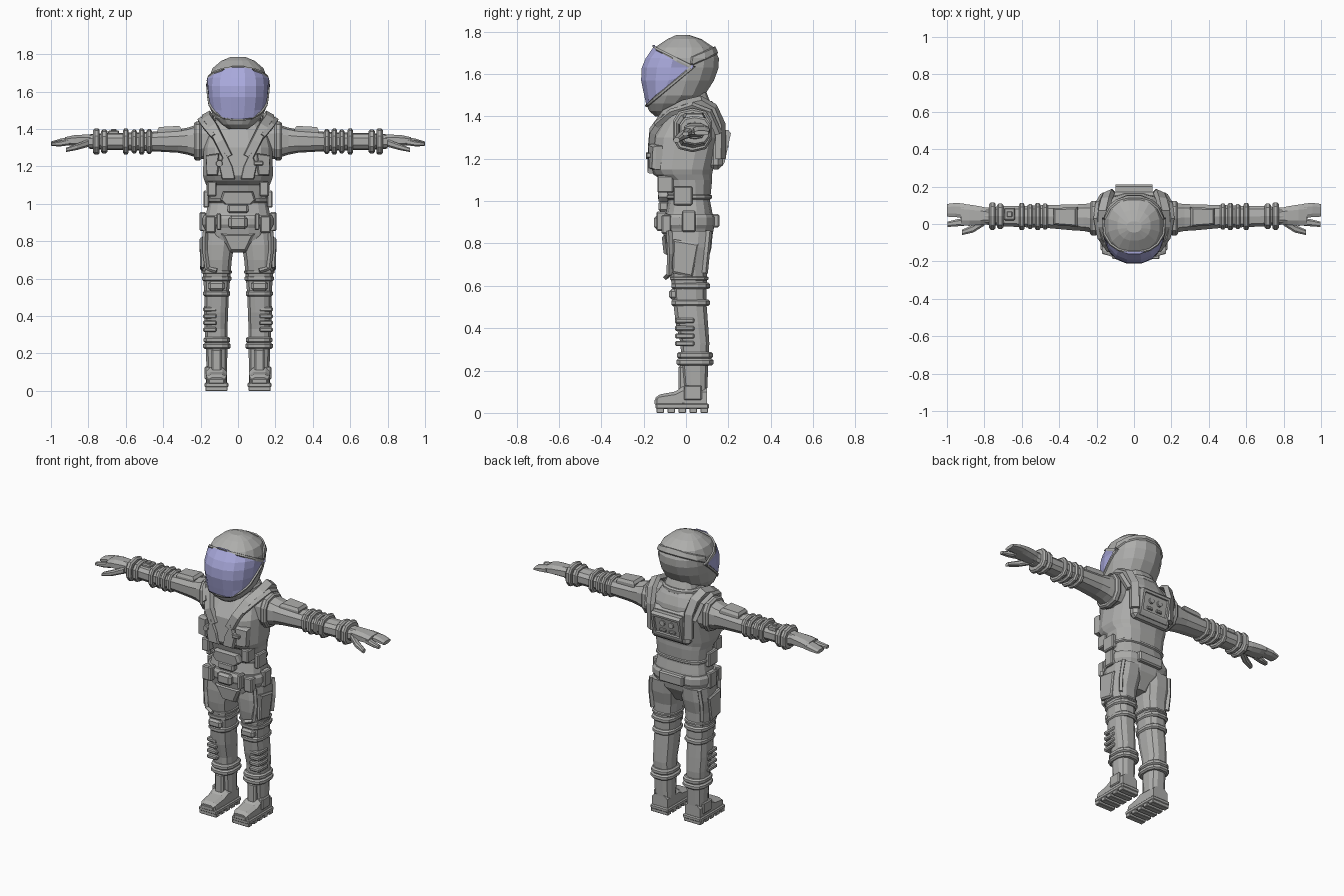
import bpy, bmesh, math
from mathutils import Vector as V

def material(name, col):
    m = bpy.data.materials.new(name)
    m.diffuse_color = (*col, 1)
    return m

SUIT = material("suit grey", (0.42, 0.42, 0.41))
GLASS = material("visor lavender", (0.40, 0.40, 0.72))

def finish(name, bm, mirror=True, bevel=0):
    bmesh.ops.recalc_face_normals(bm, faces=bm.faces)
    me = bpy.data.meshes.new(name)
    bm.to_mesh(me)
    bm.free()
    ob = bpy.data.objects.new(name, me)
    bpy.context.collection.objects.link(ob)
    me.materials.append(SUIT)
    if bevel:
        b = ob.modifiers.new("chamfer", "BEVEL")
        b.width, b.segments = bevel, 1
    if mirror:
        ob.modifiers.new("mirror", "MIRROR").use_mirror_merge = False
    return ob

def skin(bm, loops):
    """Join point loops into a closed tube."""
    loops = [[bm.verts.new(p) for p in lp] for lp in loops]
    n = len(loops[0])
    for a, b in zip(loops, loops[1:]):
        for i in range(n):
            bm.faces.new((a[i], a[(i + 1) % n], b[(i + 1) % n], b[i]))
    bm.faces.new(loops[0])
    bm.faces.new(loops[-1])

def ring(axis, t, a, b, ra, rb, n, e):
    pts = []
    for i in range(n):
        w = 2 * math.pi * (i + 0.5) / n
        c, s = math.cos(w), math.sin(w)
        u = a + ra * math.copysign(abs(c) ** e, c)
        v = b + rb * math.copysign(abs(s) ** e, s)
        pts.append({"x": (t, u, v), "y": (u, t, v), "z": (u, v, t)}[axis])
    return pts

def loft(name, axis, rings, n=12, e=0.75, mirror=True):
    bm = bmesh.new()
    skin(bm, [ring(axis, *r, n, e) for r in rings])
    return finish(name, bm, mirror)

def cuff(name, axis, t, h, a, b, ra, rb, n=12, mirror=True, e=0.75):
    k = 0.009
    return loft(name, axis, [(t - h, a, b, ra - k, rb - k), (t - h * .5, a, b, ra, rb),
                             (t + h * .5, a, b, ra, rb), (t + h, a, b, ra - k, rb - k)], n, e, mirror)

def plate(name, pts, push, shrink=0.9, mirror=True):
    """Polygon raised along push, narrowing to its outer face."""
    pts, push = [V(p) for p in pts], V(push)
    c = sum(pts, V()) / len(pts)
    bm = bmesh.new()
    skin(bm, [[p - push * .5 for p in pts], [p + push * .5 for p in pts],
              [c + (p - c) * shrink + push for p in pts]])
    return finish(name, bm, mirror)

def box(name, lo, hi, bevel=0.006, mirror=True):
    bm = bmesh.new()
    skin(bm, [[(lo[0], lo[1], z), (hi[0], lo[1], z), (hi[0], hi[1], z), (lo[0], hi[1], z)]
              for z in (lo[2], hi[2])])
    return finish(name, bm, mirror, bevel)

def strap(name, pts, width, thick, core):
    pts = [V(p) for p in pts]
    loops = []
    for i, p in enumerate(pts):
        t = (pts[min(i + 1, len(pts) - 1)] - pts[max(i - 1, 0)]).normalized()
        o = p - V(core)
        o = (o - t * o.dot(t)).normalized()
        s = t.cross(o) * width / 2
        loops.append([p - s - o * thick, p + s - o * thick, p + s * .8 + o * thick, p - s * .8 + o * thick])
    bm = bmesh.new()
    skin(bm, loops)
    return finish(name, bm)

# Helmet: shell cut along the visor outline, framed visor, raised rear band
bm = bmesh.new()
shell = [(1.40, -.145, -.06, .05), (1.425, -.175, -.02, .09), (1.46, -.19, .03, .125), (1.50, -.20, .09, .148),
         (1.57, -.215, .135, .16), (1.63, -.212, .157, .163), (1.675, -.193, .158, .158),
         (1.725, -.15, .135, .138), (1.765, -.09, .075, .09), (1.785, -.045, .015, .04)]
skin(bm, [ring("z", z, 0, (f + k) / 2, w, (k - f) / 2, 16, .88) for z, f, k, w in shell])
bmesh.ops.recalc_face_normals(bm, faces=bm.faces)
corner = V((0, .045, 1.635))
up_n = V((0, .09, .18)).normalized()
low_n = V((0, .185, -.22)).normalized()
band_n = V((0, -.45, 1)).normalized()
band_lo, band_hi = corner + V((0, 0, .012)), corner + V((0, 0, .055))
for co, no in ((corner, up_n), (corner, low_n), (band_lo, band_n), (band_hi, band_n)):
    front = no in (up_n, low_n)
    faces = [f for f in bm.faces if (f.calc_center_median().y < .1) == front or not front
             and f.calc_center_median().y > .02]
    geom = set(faces) | {e for f in faces for e in f.edges} | {v for f in faces for v in f.verts}
    bmesh.ops.bisect_plane(bm, geom=list(geom), plane_co=co, plane_no=no, dist=1e-5)
def inside(f, tests):
    c = f.calc_center_median()
    return all((c - co).dot(no) < 0 for co, no in tests)
visor = [f for f in bm.faces if inside(f, ((corner, up_n), (corner, low_n)))]
rear = [f for f in bm.faces if inside(f, ((band_hi, band_n), (band_lo, -band_n))) and f.calc_center_median().y > .05]
bmesh.ops.inset_region(bm, faces=rear, thickness=.006, depth=.008)
bmesh.ops.inset_region(bm, faces=visor, thickness=.003, depth=.008)
bmesh.ops.inset_region(bm, faces=visor, thickness=.010, depth=0)
bmesh.ops.inset_region(bm, faces=visor, thickness=.003, depth=-.008)
for f in visor:
    f.material_index = 1
helmet = finish("helmet", bm, False)
helmet.data.materials.append(GLASS)

# Torso
loft("torso", "z", [(.74, 0, 0, .06, .07), (.79, 0, 0, .10, .10), (.83, 0, .01, .17, .115), (.88, 0, .01, .185, .125),
     (.95, 0, .015, .172, .11), (1.0, 0, .015, .162, .10), (1.10, 0, .005, .172, .12), (1.125, 0, -.015, .182, .14),
     (1.15, 0, -.02, .19, .15), (1.30, 0, .005, .185, .165), (1.38, 0, .025, .165, .135),
     (1.43, 0, .03, .13, .11), (1.47, 0, .02, .105, .095), (1.52, 0, .01, .09, .085)], 16, .7, False)
cuff("neck_ring", "z", 1.455, .018, 0, .02, .125, .112, 16, False, .9)
cuff("belt", "z", .905, .034, 0, .01, .192, .132, 16, False, .7)
cuff("waist_seam", "z", 1.02, .012, 0, .013, .172, .111, 16, False, .7)
strap("shoulder_strap", [(.055, -.165, 1.25), (.095, -.158, 1.33), (.135, -.10, 1.41), (.165, -.01, 1.455),
      (.165, .07, 1.475), (.15, .13, 1.44), (.135, .165, 1.36), (.13, .165, 1.20)], .058, .014, (.05, .02, 1.25))
strap("side_strap", [(.13, -.14, 1.36), (.18, -.07, 1.42), (.20, .03, 1.45), (.19, .11, 1.42), (.165, .155, 1.32)],
      .03, .012, (.05, .02, 1.25))

# Chest equipment
plate("chest_panel", [(.015, -.165, 1.13), (.085, -.165, 1.13), (.10, -.162, 1.20), (.07, -.162, 1.285), (.03, -.165, 1.20)], (0, -.016, 0))
plate("chest_pocket", [(.105, -.145, 1.15), (.165, -.13, 1.15), (.17, -.125, 1.26), (.10, -.15, 1.27)], (.004, -.03, 0))
loft("chest_dial", "y", [(-.188, -.10, 1.215, .017, .017), (-.14, -.10, 1.215, .021, .021)], 8, 1, False)
box("chest_slot", (.085, -.188, 1.205), (.135, -.15, 1.228), .004, False)
box("rib_pouch", (.115, -.135, 1.04), (.165, -.06, 1.12))
box("side_pouch", (.155, -.06, .98), (.185, .03, 1.07))
plate("belly_pack", [(-.095, -.10, 1.02), (-.07, -.10, .995), (.07, -.10, .995), (.095, -.10, 1.02),
      (.08, -.105, 1.065), (-.08, -.105, 1.065)], (0, -.03, 0), .9, False)
box("upper_buckle", (-.055, -.13, .95), (.055, -.08, 1.0), .01, False)
box("buckle", (-.05, -.15, .865), (.05, -.11, .935), .014, False)
box("belt_loop", (.09, -.14, .86), (.115, -.09, .95))
box("belt_pouch", (.12, -.115, .845), (.175, -.07, .935))
box("hip_clip", (.17, -.02, .855), (.205, .045, .955))
box("rear_belt_pack", (-.085, .12, .875), (.085, .158, .94), .008, False)
plate("groin_guard", [(-.09, -.085, .84), (-.045, -.075, .745), (.045, -.075, .745), (.09, -.085, .84)], (0, -.03, 0), .8, False)

# Backpack with recessed controls
box("back_plate", (-.135, .11, 1.15), (.135, .172, 1.36), .02, False)
bm = bmesh.new()
skin(bm, [[(-.10, y0, z), (.10, y0, z), (.10, y1, z), (-.10, y1, z)]
          for z, y0, y1 in ((1.165, .13, .172), (1.185, .13, .183), (1.32, .13, .212), (1.335, .13, .20))])
bm.normal_update()
face = max(bm.faces, key=lambda f: f.normal.y * f.calc_area())
bmesh.ops.recalc_face_normals(bm, faces=bm.faces)
bmesh.ops.inset_region(bm, faces=[face], thickness=.02)
bmesh.ops.inset_region(bm, faces=[face], thickness=.003, depth=-.01)
finish("backpack", bm, False)
loft("back_dial", "y", [(.17, .03, 1.27, .02, .02), (.20, .03, 1.27, .018, .018)], 8, 1)
box("back_switch", (.012, .165, 1.215), (.055, .19, 1.232), .003)

# Arms
loft("arm", "x", [(.10, .03, 1.335, .09, .10), (.20, .03, 1.335, .085, .095), (.27, .035, 1.335, .075, .072),
     (.32, .035, 1.335, .072, .062), (.46, .04, 1.333, .064, .052), (.62, .04, 1.333, .058, .046),
     (.70, .042, 1.333, .056, .046), (.80, .042, 1.333, .046, .038)], 10)
cuff("shoulder_ring", "x", .215, .02, .03, 1.335, .096, .104, 10)
for t, r in ((.475, .066), (.515, .07), (.555, .063), (.60, .07)):
    cuff("elbow_ring", "x", t, .014, .04, 1.333, r + .006, r, 10)
for t, r in ((.715, .064), (.757, .07)):
    cuff("wrist_ring", "x", t, .017, .042, 1.333, r + .006, r, 10)
plate("upper_arm_pad", [(.30, -.015, 1.385), (.43, -.005, 1.378), (.43, .085, 1.378), (.30, .09, 1.385)], (.003, 0, .032), .82)
box("wrist_device", (-.695, .02, 1.36), (-.635, .085, 1.392), .006, False)
box("wrist_button", (-.68, .037, 1.38), (-.65, .068, 1.40), .004, False)

# Gloves
loft("palm", "x", [(.77, .042, 1.335, .042, .038), (.82, .045, 1.338, .052, .034), (.88, .047, 1.338, .06, .03),
     (.925, .05, 1.335, .062, .022)], 8)
loft("fingers", "x", [(.91, .07, 1.335, .042, .022), (.955, .075, 1.330, .04, .018), (1.0, .073, 1.322, .036, .011)], 8)
loft("index_finger", "x", [(.90, .012, 1.332, .022, .02), (.95, .006, 1.322, .02, .016), (.998, -.002, 1.318, .015, .01)], 8)
loft("thumb", "x", [(.80, .015, 1.325, .025, .022), (.86, -.025, 1.305, .022, .018), (.92, -.045, 1.288, .015, .012)], 8)

# Legs
loft("leg", "z", [(.10, .113, .045, .056, .056), (.25, .115, .042, .06, .066), (.33, .117, .042, .062, .070),
     (.42, .117, .028, .066, .078), (.50, .115, .02, .066, .080), (.58, .114, .018, .072, .082),
     (.70, .113, .008, .082, .095), (.78, .108, .015, .09, .108), (.86, .10, .02, .09, .11)])
for t, r in ((.52, .074), (.60, .08)):
    cuff("knee_ring", "z", t, .016, .114, .022, r, .094)
box("knee_pad", (.07, -.08, .535), (.16, -.03, .585), .012)
for t, r in ((.24, .076), (.272, .073)):
    cuff("ankle_ring", "z", t, .016, .113, .042, r, r + .014)
for i in range(4):
    box("shin_rib", (.115, -.052, .315 + .036 * i), (.186, .04, .340 + .036 * i))
plate("thigh_pocket", [(.188, -.065, .66), (.188, .03, .64), (.192, .06, .80), (.192, -.06, .82)], (.014, 0, 0), .88)
strap("thigh_strap", [(.175, -.08, .86), (.178, -.075, .75), (.165, -.08, .655), (.115, -.095, .64)], .022, .01, (.113, .01, .73))
strap("rear_thigh_strap", [(.17, .11, .86), (.18, .10, .76), (.175, .09, .66)], .022, .01, (.113, .01, .76))
cuff("thigh_band", "z", .635, .01, .113, .015, .083, .094)

# Boots
loft("foot", "y", [(-.145, .115, .05, .045, .022), (-.125, .115, .058, .055, .030), (-.05, .115, .065, .058, .038),
     (-.015, .115, .075, .058, .052), (.10, .115, .07, .056, .05)], 8, .6)
box("boot_tongue", (.085, -.035, .09), (.143, .02, .225), .01)
box("sole", (.052, -.143, .018), (.178, .108, .045), .006)
box("toe_cap", (.065, -.148, .03), (.165, -.09, .072), .012)
for i in range(5):
    y = -.14 + .052 * i
    box("tread", (.055, y, 0), (.175, y + .036, .025), .003)
box("boot_side_guard", (.15, -.01, .06), (.178, .075, .13))
